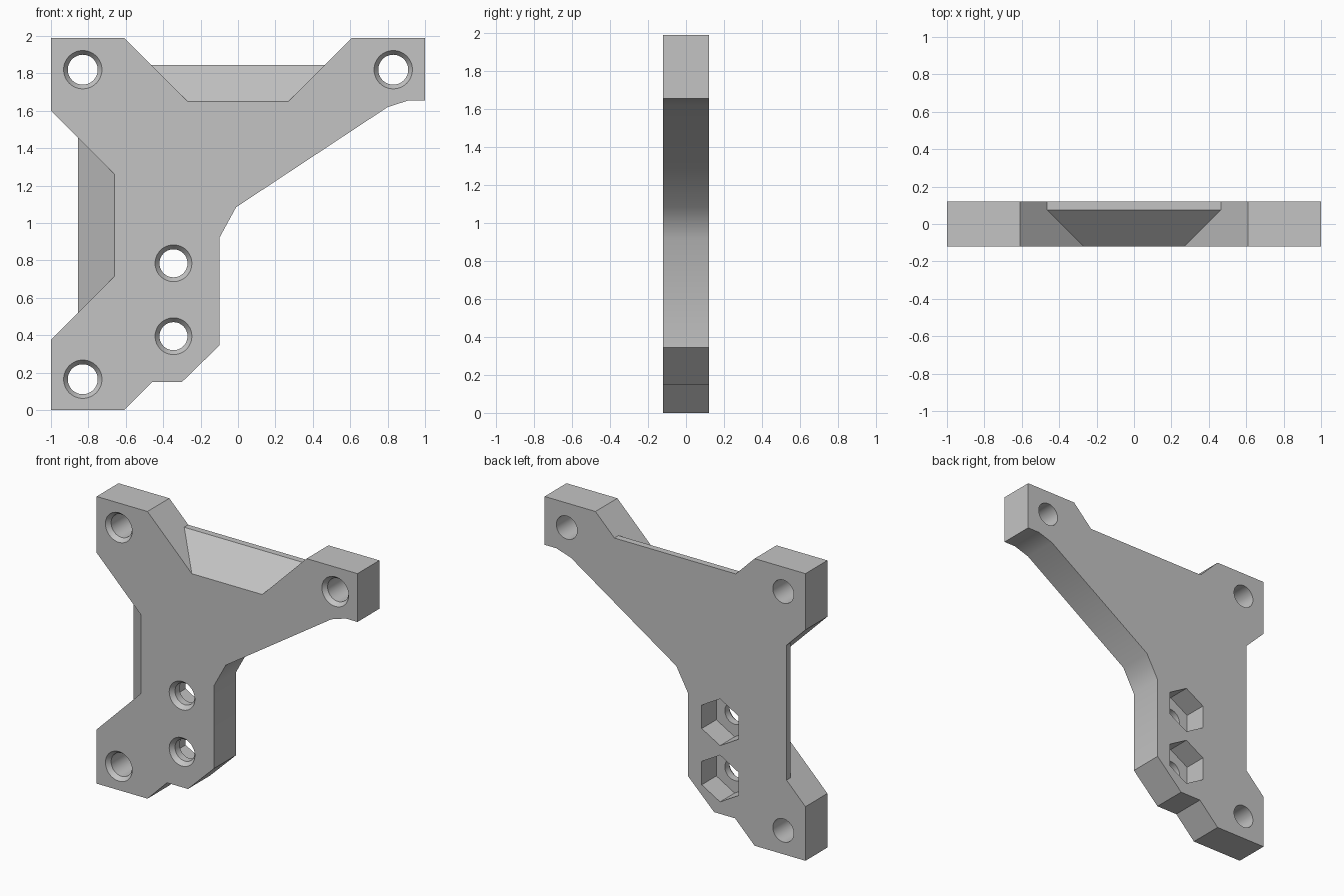
import bpy, bmesh, math

if "Cube" in bpy.data.objects:
    bpy.data.objects.remove(bpy.data.objects["Cube"], do_unlink=True)

FRONT, BACK = -0.12, 0.12
SLOPE = 0.195          # width and depth of the 45 degree relief on the two open sides

grey = bpy.data.materials.new("light grey")
grey.use_nodes = True
colour = (0.55, 0.55, 0.55, 1)
grey.diffuse_color = colour
grey.node_tree.nodes["Principled BSDF"].inputs["Base Color"].default_value = colour


def make_object(name, bm):
    bmesh.ops.recalc_face_normals(bm, faces=bm.faces)
    mesh = bpy.data.meshes.new(name)
    bm.to_mesh(mesh)
    bm.free()
    mesh.materials.append(grey)
    obj = bpy.data.objects.new(name, mesh)
    bpy.context.collection.objects.link(obj)
    return obj


def make_plate(outline, relief):
    """Plate whose outline is drawn in x and z; relief shifts chosen points on the front."""
    bm = bmesh.new()
    front, mid, back = [], [], []
    for i, (x, z) in enumerate(outline):
        dx, dz = relief.get(i, (0, 0))
        front.append(bm.verts.new((x + dx, FRONT, z + dz)))
        mid.append([bm.verts.new((x, FRONT + SLOPE, z))] if i in relief else [])
        back.append(bm.verts.new((x, BACK, z)))
    bm.faces.new(front)
    bm.faces.new(back[::-1])
    for i in range(len(outline)):
        j = (i + 1) % len(outline)
        if mid[i] and mid[j]:
            bm.faces.new([front[i], front[j], mid[j][0], mid[i][0]])
            bm.faces.new([mid[i][0], mid[j][0], back[j], back[i]])
        else:
            bm.faces.new([front[i], front[j]] + mid[j] + [back[j], back[i]] + mid[i])
    return make_object("bracket_plate", bm)


def cut(target, x, z, profile, sides):
    """Cut a turned shape, given as (y, radius) rings, out of the target."""
    bm = bmesh.new()
    rings = []
    for y, r in profile:
        angles = [math.tau * k / sides for k in range(sides)]
        rings.append([bm.verts.new((x + r * math.sin(a), y, z + r * math.cos(a)))
                      for a in angles])
    bm.faces.new(rings[0])
    bm.faces.new(rings[-1])
    for a, b in zip(rings, rings[1:]):
        for k in range(sides):
            n = (k + 1) % sides
            bm.faces.new([a[k], a[n], b[n], b[k]])
    cutter = make_object("hole_cutter", bm)
    cutter.hide_render = True
    mod = target.modifiers.new("hole", 'BOOLEAN')
    mod.operation = 'DIFFERENCE'
    mod.solver = 'EXACT'
    mod.object = cutter
    bpy.context.view_layer.objects.active = target
    bpy.ops.object.modifier_apply(modifier=mod.name)
    bpy.data.objects.remove(cutter, do_unlink=True)


# Plate with three mounting arms and a bolt foot
outline = [
    (-1, 0), (-0.61, 0), (-0.46, 0.15), (-0.3, 0.15), (-0.1, 0.345),
    (-0.1, 0.92), (-0.01, 1.085), (0.8, 1.62), (0.91, 1.655), (1, 1.655),
    (1, 1.99), (0.61, 1.99), (0.465, 1.845), (-0.465, 1.845), (-0.61, 1.99),
    (-1, 1.99), (-1, 1.6), (-0.855, 1.455), (-0.855, 0.52), (-1, 0.375),
]
relief = {12: (-SLOPE, -SLOPE), 13: (SLOPE, -SLOPE),
          17: (SLOPE, -SLOPE), 18: (SLOPE, SLOPE)}
plate = make_plate(outline, relief)

# Chamfered through holes: three corner mounts and two bolts
corner_holes = [(-0.83, 1.82), (0.83, 1.82), (-0.83, 0.165)]
bolt_holes = [(-0.345, 0.785), (-0.345, 0.395)]
for x, z in corner_holes:
    cut(plate, x, z, [(-0.14, 0.1175), (-0.09, 0.08), (0.14, 0.08)], 48)
for x, z in bolt_holes:
    cut(plate, x, z, [(-0.14, 0.114), (-0.09, 0.075), (0.14, 0.075)], 48)
    # Hexagonal nut pocket in the back
    cut(plate, x, z, [(-0.04, 0.162), (0.14, 0.162)], 6)

# Smooth the hole walls and gentle bends, keep the rest sharp
bpy.ops.object.select_all(action='DESELECT')
plate.select_set(True)
bpy.context.view_layer.objects.active = plate
bpy.ops.object.shade_smooth_by_angle(angle=math.radians(30))
